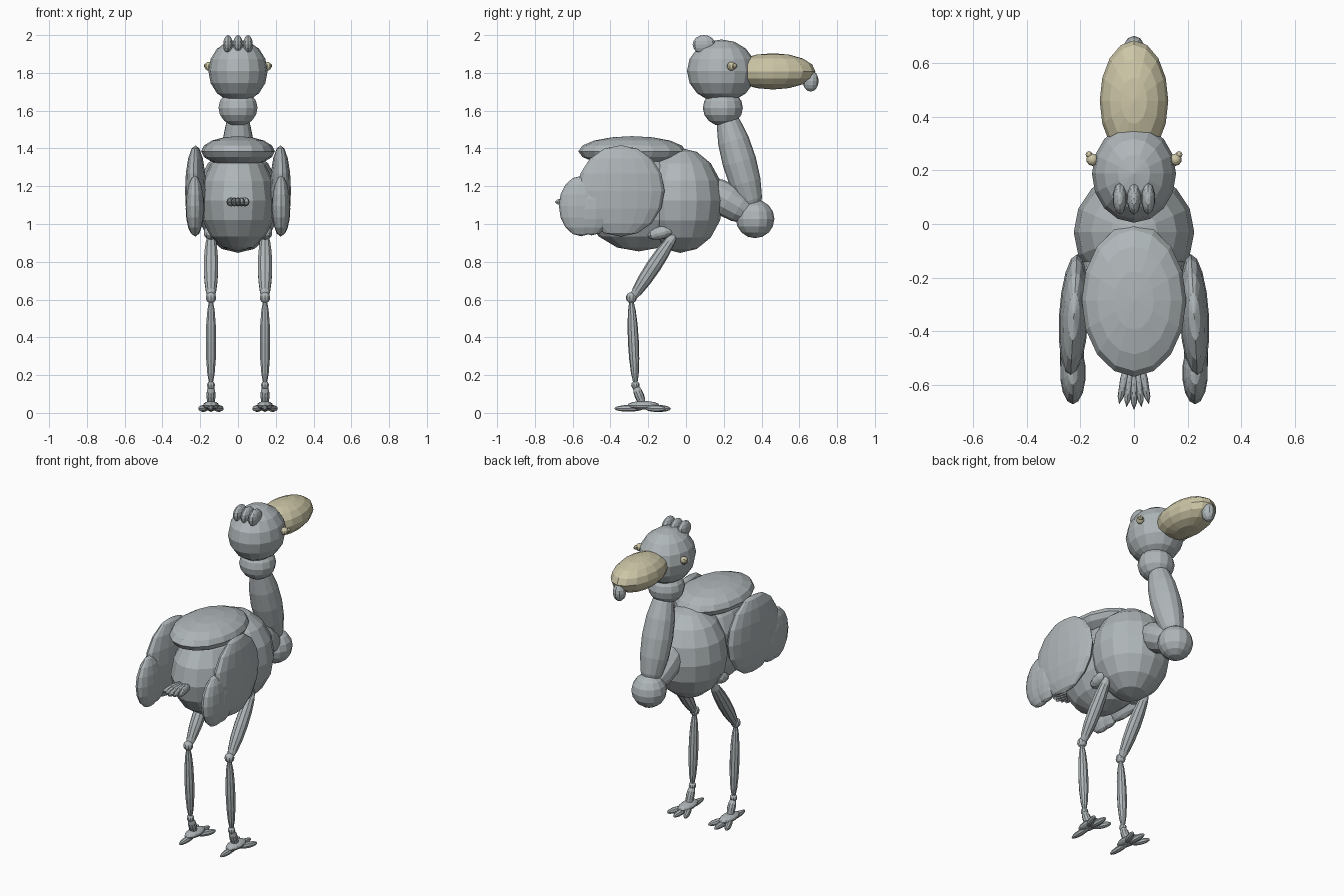
import bpy, math
from mathutils import Vector

def material(name, rgb):
    m = bpy.data.materials.new(name)
    m.diffuse_color = (*rgb, 1)
    return m

GREY = material("plumage grey", (0.43, 0.47, 0.485))
TAN = material("horn tan", (0.60, 0.56, 0.38))

def blob(name, loc, radii, mat=GREY, rot=(0, 0, 0), seg=14, rings=8):
    """Flat-faced ellipsoid; rot in degrees."""
    bpy.ops.mesh.primitive_uv_sphere_add(segments=seg, ring_count=rings, radius=1, location=loc,
                                         rotation=[math.radians(a) for a in rot])
    o = bpy.context.object
    o.name = name
    o.scale = radii
    o.data.materials.append(mat)
    return o

def limb(name, a, b, r, mat=GREY, seg=10):
    """Ellipsoid stretched between two points."""
    a, b = Vector(a), Vector(b)
    d = b - a
    o = blob(name, (a + b) / 2, (r, r, d.length / 2), mat, seg=seg)
    o.rotation_euler = d.to_track_quat('Z', 'Y').to_euler()
    return o

# Body
blob("chest", (0, -0.03, 1.125), (0.225, 0.228, 0.278), seg=16)
blob("rear_body", (0, -0.25, 1.125), (0.205, 0.30, 0.27), seg=16)
blob("back_feathers", (0, -0.285, 1.385), (0.195, 0.285, 0.08), seg=16)

# Neck
limb("neck_base", (0, 0.06, 1.22), (0, 0.38, 1.03), 0.09, seg=12)
blob("neck_bend", (0, 0.366, 1.027), (0.102, 0.102, 0.102))
limb("neck", (0, 0.20, 1.62), (0, 0.365, 1.04), 0.09, seg=14)
blob("throat", (0, 0.195, 1.615), (0.106, 0.106, 0.097))

# Head
blob("head", (0, 0.188, 1.81), (0.157, 0.183, 0.167), seg=16)
blob("beak", (0, 0.46, 1.808), (0.128, 0.225, 0.096), TAN, seg=16)
blob("beak_hook", (0, 0.66, 1.757), (0.038, 0.042, 0.056), seg=10)
for i in (-1, 0, 1):
    blob("crest_feather", (i * 0.053, 0.095, 1.95), (0.026, 0.06, 0.05), seg=10)

# Tail fan
for i in range(-2, 3):
    blob("tail_feather", (i * 0.018, -0.60 + 0.01 * abs(i), 1.117), (0.016, 0.095, 0.024),
         rot=(0, 0, i * 6), seg=8, rings=6)

# Paired parts
for s in (-1, 1):
    blob("eye", (s * 0.155, 0.24, 1.835), (0.023, 0.023, 0.023), TAN, seg=10)
    blob("pupil", (s * 0.168, 0.259, 1.837), (0.013, 0.013, 0.013), TAN, seg=8, rings=6)

    # Wings
    blob("wing", (s * 0.225, -0.345, 1.175), (0.055, 0.232, 0.242), rot=(0, 0, s * 3), seg=16)
    blob("wing_tip", (s * 0.228, -0.555, 1.095), (0.048, 0.118, 0.16), seg=14)
    blob("wing_lower", (s * 0.232, -0.50, 1.08), (0.046, 0.11, 0.14), seg=14)

    # Legs
    x = s * 0.143
    blob("thigh", (x, -0.13, 0.955), (0.04, 0.075, 0.035), rot=(15, 0, 0), seg=10)
    limb("upper_leg", (x, -0.05, 0.96), (x, -0.295, 0.59), 0.04)
    blob("knee", (x, -0.289, 0.61), (0.029, 0.029, 0.029), seg=10)
    limb("lower_leg", (x, -0.29, 0.61), (x, -0.267, 0.14), 0.029)
    blob("ankle", (x, -0.268, 0.147), (0.022, 0.022, 0.022), seg=10)
    limb("foot_shank", (x, -0.27, 0.15), (x, -0.225, 0.035), 0.025)

    # Feet
    blob("foot_pad", (x, -0.225, 0.04), (0.042, 0.085, 0.023), seg=12)
    for t in (-1, 0, 1):
        limb("front_toe", (x + t * 0.015, -0.22, 0.026),
             (x + t * 0.062, -0.08 - 0.025 * abs(t), 0.022), 0.019, seg=8)
    limb("back_toe", (x, -0.22, 0.026), (x, -0.38, 0.023), 0.018, seg=8)
